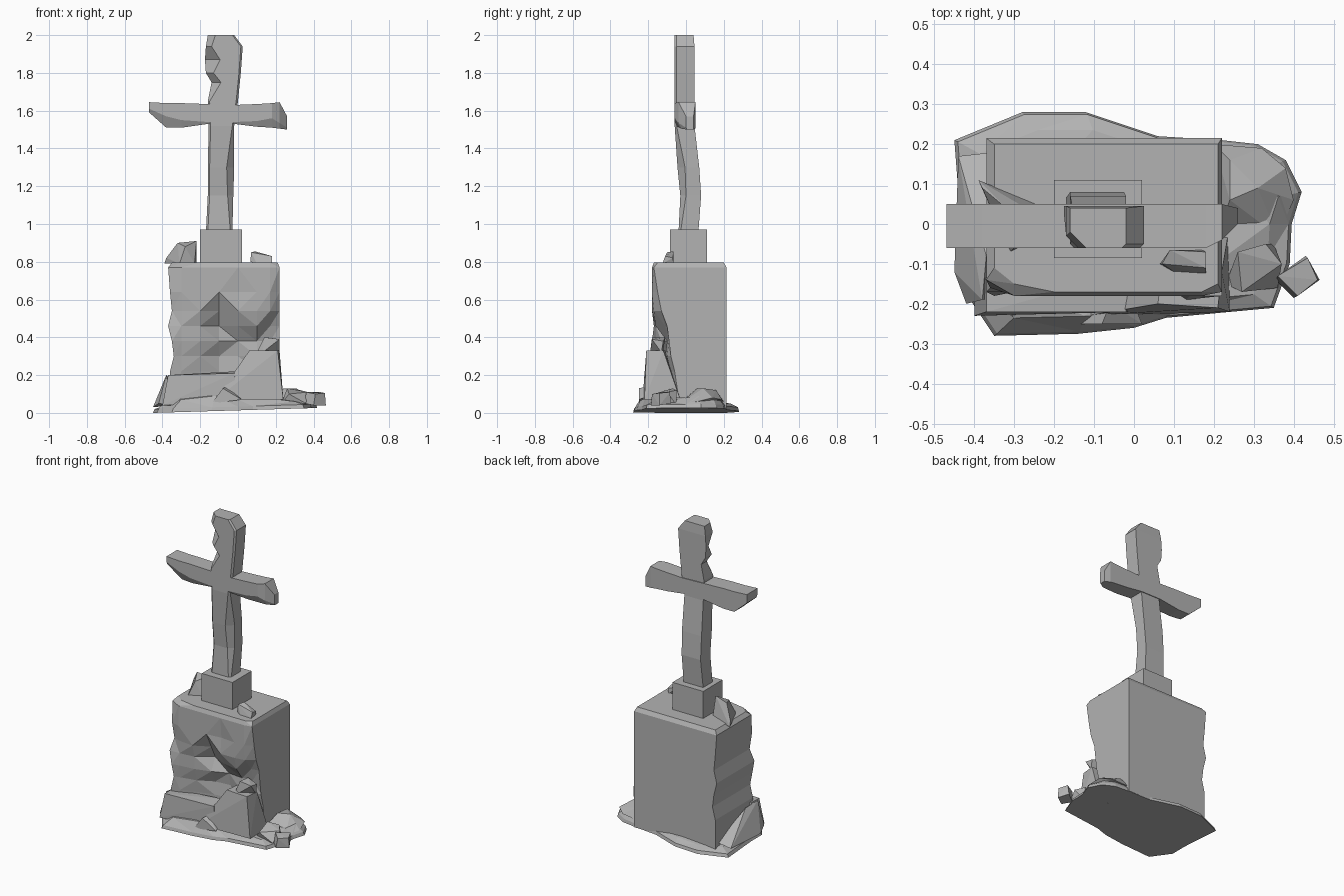
import bpy
import bmesh
from mathutils import Vector

UNIT = 0.01  # all measures below are hundredths of a unit

if "Cube" in bpy.data.objects:
    bpy.data.objects.remove(bpy.data.objects["Cube"], do_unlink=True)

stone = bpy.data.materials.new("weathered grey stone")
stone.use_nodes = True
grey = (0.45, 0.45, 0.45, 1)
stone.diffuse_color = grey
stone.node_tree.nodes["Principled BSDF"].inputs["Base Color"].default_value = grey


def finish(name, bm):
    """Turn a bmesh into a flat-shaded stone object."""
    bmesh.ops.recalc_face_normals(bm, faces=bm.faces)
    mesh = bpy.data.meshes.new(name)
    bm.to_mesh(mesh)
    bm.free()
    mesh.materials.append(stone)
    obj = bpy.data.objects.new(name, mesh)
    bpy.context.collection.objects.link(obj)
    return obj


def loft(name, rings):
    """Skin a row of equal point rings and cap both ends."""
    bm = bmesh.new()
    loops = [[bm.verts.new(Vector(p) * UNIT) for p in ring] for ring in rings]
    count = len(loops[0])
    for low, high in zip(loops, loops[1:]):
        for i in range(count):
            j = (i + 1) % count
            bm.faces.new((low[i], low[j], high[j], high[i]))
    bm.faces.new(loops[0])
    bm.faces.new(loops[-1])
    bmesh.ops.triangulate(bm, faces=bm.faces)
    return finish(name, bm)


def rock(name, points):
    """Faceted stone: the convex hull of a few corner points."""
    bm = bmesh.new()
    for p in points:
        bm.verts.new(Vector(p) * UNIT)
    hull = bmesh.ops.convex_hull(bm, input=bm.verts)
    loose = {g for g in hull["geom_interior"] if isinstance(g, bmesh.types.BMVert)}
    bmesh.ops.delete(bm, geom=list(loose), context="VERTS")
    return finish(name, bm)


def slab(name, x, y, z, taper=0):
    """Box between limits, its top drawn in by the taper."""
    corners = []
    for height, inset in ((z[0], 0), (z[1], taper)):
        for px in (x[0] + inset, x[1] - inset):
            for py in (y[0] + inset, y[1] - inset):
                corners.append((px, py, height))
    return rock(name, corners)


# Pedestal: broken front surface, flat sides and back
columns = (-30, -20, -10, 0, 10, 17)
pedestal_rows = (  # height, left x, right x, front y from left to right
    (2, -36, 22, (-16, -14, -12, -10, -9, -9, -6, -3)),
    (22, -36, 22, (-17, -16, -13, -10, -9, -9, -8, -6)),
    (30, -34, 22, (-17, -16, -14, -9, -8, -11, -10, -8)),
    (38, -35, 22, (-18, -17, -16, -13, -9, -10, -9, -9)),
    (46, -37, 22, (-17, -17, -16, -9, -14, -16, -11, -10)),
    (54, -35, 22, (-15, -17, -18, -13, -18, -18, -17, -13)),
    (64, -36, 22, (-16, -18, -18, -18, -17, -18, -18, -15)),
    (77, -37, 22, (-14, -18, -18, -18, -18, -18, -18, -17)),
    (79.5, -35, 21, (-11, -15, -17, -17, -17, -17, -17, -15)),
)
rings = []
for z, left, right, fronts in pedestal_rows:
    xs = (left, *columns, right)
    back = 20 if z > 78 else 21.5
    rings.append([(x, y, z) for x, y in zip(xs, fronts)]
                 + [(right, back, z), (left, back, z)])
loft("pedestal", rings)

# Plinth under the cross
slab("plinth", (-20, 2), (-8.5, 11), (78, 97))


# Cross shaft: bent post with chipped front corners, wider broken head
shaft_rows = (  # z, x limits, y limits, left chip, right chip
    (95, -17, -3, -4, 6.5, 1, 1),
    (115, -16, -2.5, -3, 8, 1, 3),
    (130, -16, -2, -4.5, 7, 1, 4),
    (152, -15.5, -2, -6, 4.5, 1, 1),
    (165, -16, 0, -6, 4.5, 1, 1),
    (175, -14, 1, -6, 4.5, 5, 1),
    (180, -17, 1.5, -6, 4.5, 4, 1),
    (187, -17.5, 2, -6, 4.5, 8, 1),
    (194, -17, 2.5, -6, 4.5, 3, 1),
    (200, -16, -2, -6, 4, 4, 1),
)
loft("cross_shaft", [
    [(x0, y0 + a, z), (x0 + a, y0, z), (x1 - b, y0, z),
     (x1, y0 + b, z), (x1, y1, z), (x0, y1, z)]
    for z, x0, x1, y0, y1, a, b in shaft_rows])

# Cross arms with broken ends and bevelled lower front edge
arm_rows = (  # x, y limits, z limits, lower front chip
    (-47, -6, 5, 159, 164.5, 2),
    (-38, -6, 5, 151, 164, 6),
    (-30, -6, 5, 151, 164, 4),
    (-16, -6, 5, 153, 163.5, 1),
    (-2, -6, 5, 153, 163, 1),
    (10, -6, 5, 151.5, 163.5, 3),
    (18, -6, 5, 151, 164, 5),
    (22, -4, 5, 150.5, 164.5, 3),
    (26, 0, 4, 150, 157, 1),
)
loft("cross_arms", [
    [(x, y0 + c / 2, z0), (x, y0, z0 + c), (x, y0, z1), (x, y1, z1), (x, y1, z0)]
    for x, y0, y1, z0, z1, c in arm_rows])

# Ground rubble: irregular tilted foot, heights vary around the rim
rim = (  # x, y, inner height
    (-45, 21, 4), (-28, 28, 4), (-12, 28, 5), (6, 22, 5), (22, 21, 7),
    (31, 20, 9), (38, 16, 10), (42, 8, 9), (39.5, 0, 8), (39, -10, 6),
    (35, -21, 6), (8, -23.5, 9), (0, -26, 7), (-14, -27.5, 9), (-35, -28, 7),
    (-43, -16, 10), (-43, -5, 8),
)


def floor(x):
    return 0.03 * (x + 45)


loft("ground_rubble", [
    [(x, y, floor(x)) for x, y, h in rim],
    [(x * 0.98, y * 0.98, floor(x) + 2) for x, y, h in rim],
    [(x * 0.86, y * 0.84, h) for x, y, h in rim]])

# Fallen masonry leaning against the pedestal
rock("front_left_ledge", [
    (-40, -23, 4), (-37, -22, 20), (-2, -22, 21), (0, -22, 6),
    (-37, -14, 20), (-1, -12, 22), (-40, -10, 4), (0, -10, 4)])
rock("front_right_mass", [
    (-12, -23, 7), (1, -21, 21), (6, -20, 33), (21, -21, 33), (24, -22, 7),
    (7, -11, 33), (22, -12, 33), (23.5, -3, 7), (-10, -8, 7)])
rock("left_rubble", [
    (-45, -12, 3), (-42, -20, 5), (-38, -19, 20), (-37, -8, 19), (-40, -6, 13),
    (-44, 17, 4), (-38, 10, 9), (-35, 18, 6), (-34, -18, 4)])
rock("right_mound", [
    (20, -5, 4), (20, 20, 6), (24, 16, 12), (24, 6, 13), (31, 9, 13),
    (32, 19, 7), (38, 14, 8), (40, 6, 6), (36, -3, 5)])
rock("flat_stone", [
    (23, -15, 5), (26, -7, 13), (33, -5, 12), (37, -10, 11),
    (36, -16, 5), (27, -17, 10), (35, -5, 4)])
rock("corner_stone", [
    (35.5, -14, 5), (36, -13, 11), (40, -18.5, 4), (41, -18, 10),
    (46.5, -14, 4), (46, -14, 10.5), (43, -8, 5), (43.5, -8.5, 11)])
rock("front_wedge", [
    (-14, -25, 5), (-8, -25, 13), (-6, -20, 14), (2, -25, 7), (0, -20, 9)])

# Loose stones on the ledge and on top of the pedestal
rock("ledge_stone", [
    (10, -17, 32), (13, -19, 32), (14, -18, 40), (22, -18, 39),
    (22, -13, 32), (15, -11, 40), (22, -12, 38), (11, -12, 33)])
rock("top_left_stone", [
    (-39, 11, 79), (-38, 9, 82), (-32, 4, 90), (-22, 1, 91), (-22, 4, 79),
    (-31, -7, 79), (-28, -4, 88), (-23, -3, 79)])
rock("top_right_stone", [
    (6.5, -10, 80), (7, -10, 85), (10, -12, 79), (18, -12.5, 79),
    (18, -11, 83), (9, -6.5, 85.5), (18, -7, 82), (17, -6.5, 79)])
